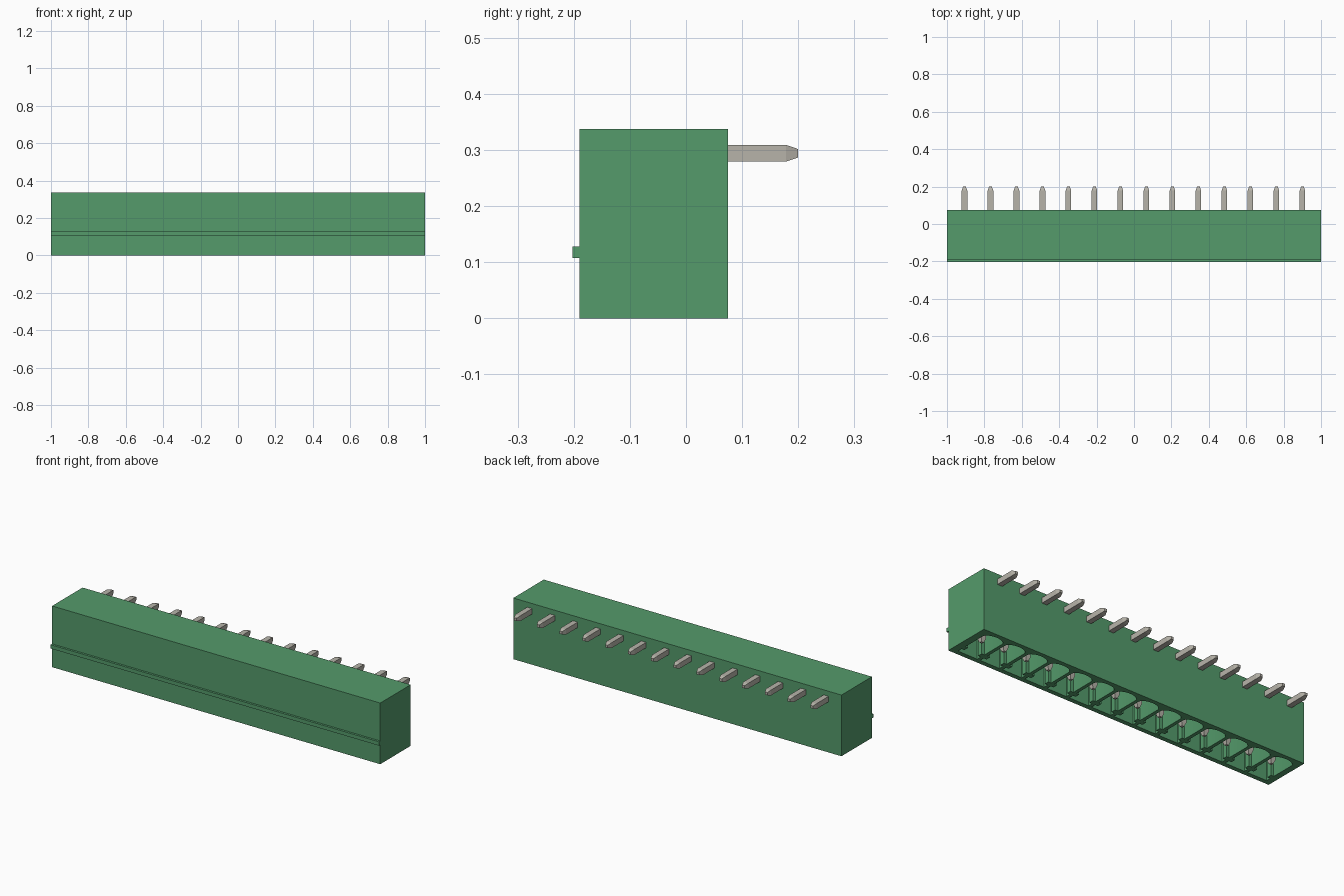
import bpy, bmesh, math
from mathutils import Vector

if "Cube" in bpy.data.objects:
    bpy.data.objects.remove(bpy.data.objects["Cube"])

COUNT, PITCH, SHIFT = 14, 0.139, -0.003
CELLS = [SHIFT + (i - (COUNT - 1) / 2) * PITCH for i in range(COUNT)]
PIN_Y, PIN_Z, PIN_R = -0.06, 0.294, 0.015


def material(name, rgb):
    mat = bpy.data.materials.new(name)
    mat.use_nodes = True
    color = (*rgb, 1)
    mat.diffuse_color = color
    mat.node_tree.nodes["Principled BSDF"].inputs["Base Color"].default_value = color
    return mat


green = material("green plastic", (0.089, 0.328, 0.147))
metal = material("tinned metal", (0.474, 0.456, 0.402))


def make_object(name, bm, mat):
    bmesh.ops.recalc_face_normals(bm, faces=bm.faces)
    mesh = bpy.data.meshes.new(name)
    bm.to_mesh(mesh)
    bm.free()
    mesh.materials.append(mat)
    obj = bpy.data.objects.new(name, mesh)
    bpy.context.collection.objects.link(obj)
    return obj


def prism(bm, points, direction):
    """Extrude a closed outline along a direction."""
    face = bm.faces.new([bm.verts.new(p) for p in points])
    grown = bmesh.ops.extrude_face_region(bm, geom=[face])["geom"]
    verts = [g for g in grown if isinstance(g, bmesh.types.BMVert)]
    bmesh.ops.translate(bm, verts=verts, vec=direction)


def loft(bm, rings):
    """Join square cross-sections into a closed bar."""
    loops = [[bm.verts.new(p) for p in ring] for ring in rings]
    for a, b in zip(loops, loops[1:]):
        for i in range(4):
            j = (i + 1) % 4
            bm.faces.new((a[i], a[j], b[j], b[i]))
    bm.faces.new(loops[0])
    bm.faces.new(loops[-1])


# Housing with the rib along its front
profile = [(-0.19, 0), (0.075, 0), (0.075, 0.337), (-0.19, 0.337),
           (-0.19, 0.128), (-0.202, 0.128), (-0.202, 0.107), (-0.19, 0.107)]
bm = bmesh.new()
prism(bm, [(-1, y, z) for y, z in profile], Vector((2, 0, 0)))
housing = make_object("housing", bm, green)

# Pockets: keyed slot at the front, scalloped back
half = [(0.06, -0.165), (0.06, -0.138), (0.043, -0.138),
        (0.043, -0.112), (0.06, -0.112), (0.06, 0.02)]
arc = [(0.06 * math.cos(t), 0.02 + 0.032 * math.sin(t))
       for t in (math.pi * k / 12 for k in range(1, 12))]
outline = half + arc + [(-x, y) for x, y in reversed(half)]
bm = bmesh.new()
for c in CELLS:
    prism(bm, [(c + x, y, -0.02) for x, y in outline], Vector((0, 0, 0.27)))
cutter = make_object("pocket_cutter", bm, green)
cutter.hide_render = True

cut = housing.modifiers.new("pockets", "BOOLEAN")
cut.operation = "DIFFERENCE"
cut.solver = "EXACT"
cut.object = cutter
bpy.context.view_layer.objects.active = housing
housing.select_set(True)
bpy.ops.object.modifier_apply(modifier=cut.name)
bpy.data.objects.remove(cutter)
bpy.ops.object.shade_smooth_by_angle(angle=math.radians(25))

# Angled contact pins with tapered tips
CORNERS = [(-1, -1), (1, -1), (1, 1), (-1, 1)]
for i, c in enumerate(CELLS):
    bm = bmesh.new()
    path = [(0.2, 0.5), (0.178, 1)]
    rings = [[(c + u * PIN_R * s, y, PIN_Z + v * PIN_R * s) for u, v in CORNERS]
             for y, s in path]
    # mitred elbow turning the bar downwards
    rings.append([(c + u * PIN_R, PIN_Y - v * PIN_R, PIN_Z + v * PIN_R)
                  for u, v in CORNERS])
    rings += [[(c + u * PIN_R * s, PIN_Y - v * PIN_R * s, z) for u, v in CORNERS]
              for z, s in ((0.045, 1), (0.023, 0.5))]
    make_object(f"pin_{i + 1}", bm, metal) if not rings else loft(bm, rings)
    make_object(f"pin_{i + 1}", bm, metal)
